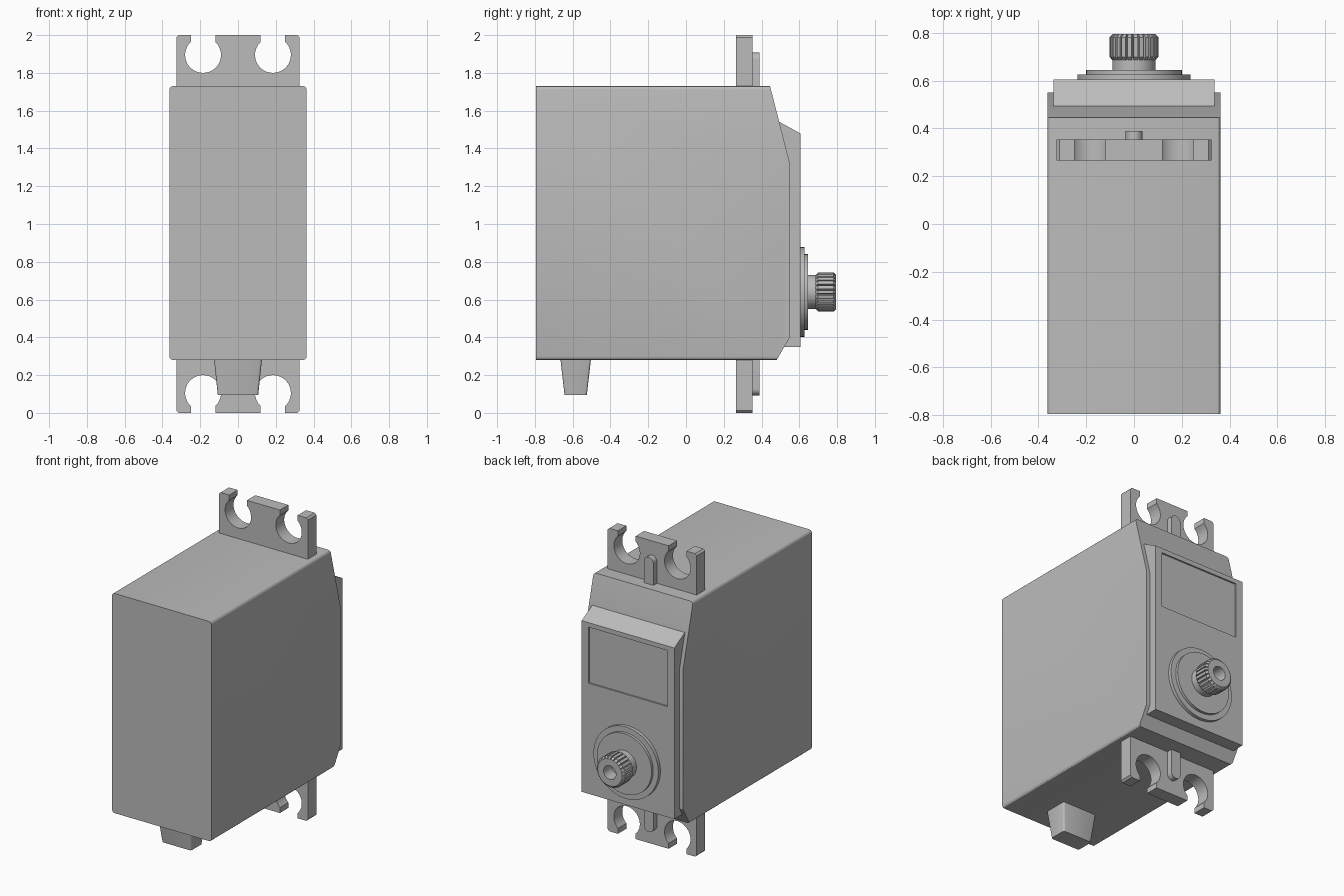
import bpy, bmesh
from math import sin, cos, pi, acos

cube = bpy.data.objects.get("Cube")
if cube:
    bpy.data.objects.remove(cube, do_unlink=True)

grey = bpy.data.materials.new("plain_grey")
grey.use_nodes = True
grey.diffuse_color = (0.5, 0.5, 0.5, 1)
grey.node_tree.nodes["Principled BSDF"].inputs["Base Color"].default_value = (0.5, 0.5, 0.5, 1)


def finish(bm, name):
    """Turn a bmesh into a shaded, coloured object."""
    bmesh.ops.recalc_face_normals(bm, faces=bm.faces)
    mesh = bpy.data.meshes.new(name)
    bm.to_mesh(mesh)
    bm.free()
    mesh.materials.append(grey)
    ob = bpy.data.objects.new(name, mesh)
    bpy.context.collection.objects.link(ob)
    bpy.ops.object.select_all(action="DESELECT")
    ob.select_set(True)
    bpy.context.view_layer.objects.active = ob
    bpy.ops.object.shade_smooth_by_angle(angle=pi / 6)
    return ob


def loft(rings):
    """Skin a list of equal-length point rings and cap both ends."""
    bm = bmesh.new()
    rows = [[bm.verts.new(p) for p in ring] for ring in rings]
    for a, b in zip(rows, rows[1:]):
        for i in range(len(a)):
            j = (i + 1) % len(a)
            bm.faces.new((a[i], a[j], b[j], b[i]))
    bm.faces.new(rows[0])
    bm.faces.new(rows[-1])
    bmesh.ops.recalc_face_normals(bm, faces=bm.faces)
    return bm


def along_x(profile, x0, x1):
    return loft([[(x, y, z) for y, z in profile] for x in (x0, x1)])


def along_y(profile, y0, y1):
    return loft([[(x, y, z) for x, z in profile] for y in (y0, y1)])


def bevel_along(bm, axis, width, limit=0.9):
    """Round the edges that run along one axis."""
    edges = [e for e in bm.edges
             if abs((e.verts[0].co - e.verts[1].co).normalized()[axis]) > limit]
    bmesh.ops.bevel(bm, geom=edges, offset=width, segments=3, profile=0.5, affect="EDGES")


# Main case
case = along_x([(-0.795, 0.28), (0.48, 0.28), (0.55, 0.4), (0.55, 1.32),
                (0.445, 1.73), (-0.795, 1.73)], -0.363, 0.363)
bevel_along(case, 1, 0.018)
finish(case, "case")

# Raised cover with a recessed label panel
cover = along_x([(0.49, 0.35), (0.605, 0.35), (0.605, 1.48), (0.495, 1.54)], -0.338, 0.338)
face = max(cover.faces, key=lambda f: f.calc_center_median().y)
bmesh.ops.inset_individual(cover, faces=[face], thickness=0.04)
for v in face.verts:
    v.co.x = 0.29 if v.co.x > 0 else -0.29
    v.co.z = 1.45 if v.co.z > 0.9 else 1.08
bmesh.ops.inset_individual(cover, faces=[face], thickness=0.0005)
for v in face.verts:
    v.co.y -= 0.01
finish(cover, "cover")

# Output shaft: stepped collar, neck and splined head
AXIS_Z = 0.64


def ring(radius, y, count=64):
    return [(radius * cos(2 * pi * i / count), y, AXIS_Z + radius * sin(2 * pi * i / count))
            for i in range(count)]


for name, radius, y0, y1 in (("collar_outer", 0.237, 0.59, 0.627),
                             ("collar_inner", 0.2, 0.62, 0.645),
                             ("shaft_neck", 0.09, 0.64, 0.7)):
    finish(loft([ring(radius, y0), ring(radius, y1)]), name)

TEETH = 25


def spline_ring(outer, y, root=0.088):
    pts = []
    for t in range(TEETH):
        for k, r in ((-0.34, outer), (0.34, outer), (0.42, root), (0.58, root)):
            a = 2 * pi * (t + k) / TEETH
            pts.append((r * cos(a), y, AXIS_Z + r * sin(a)))
    return pts


n = TEETH * 4
finish(loft([spline_ring(0.089, 0.685), spline_ring(0.103, 0.7), spline_ring(0.103, 0.782),
             spline_ring(0.089, 0.795), ring(0.045, 0.795, n), ring(0.045, 0.71, n)]),
       "splined_head")

# Mounting ears with open screw slots, and their stiffening ribs
HOLE_X, HOLE_D, HOLE_R, SLOT = 0.185, 0.105, 0.095, 0.065
start = -acos(SLOT / HOLE_R)
sweep = pi - 2 * start
STEPS = 28
half = [(0.325, 0.3), (0.325, 0.012), (0.313, 0), (HOLE_X + SLOT, 0)]
for i in range(STEPS + 1):
    a = start + sweep * i / STEPS
    half.append((HOLE_X + HOLE_R * cos(a), HOLE_D + HOLE_R * sin(a)))
half.append((HOLE_X - SLOT, 0))
outline = half + [(-x, d) for x, d in reversed(half)]

for name, tip, way in (("upper", 2, -1), ("lower", 0, 1)):
    finish(along_y([(x, tip + way * d) for x, d in outline], 0.265, 0.353), name + "_ear")
    rib = [(-0.035, 0.3), (0.035, 0.3)]
    rib += [(0.035 * cos(pi * i / 12), 0.128 - 0.035 * sin(pi * i / 12)) for i in range(13)]
    finish(along_y([(x, tip + way * d) for x, d in rib], 0.34, 0.39), name + "_rib")


# Tapered cable outlet under the case
def slab(hx, y0, y1, z):
    return [(-hx, y0, z), (hx, y0, z), (hx, y1, z), (-hx, y1, z)]


outlet = loft([slab(0.127, -0.665, -0.503, 0.285), slab(0.107, -0.643, -0.525, 0.095)])
bevel_along(outlet, 2, 0.012)
finish(outlet, "cable_outlet")
